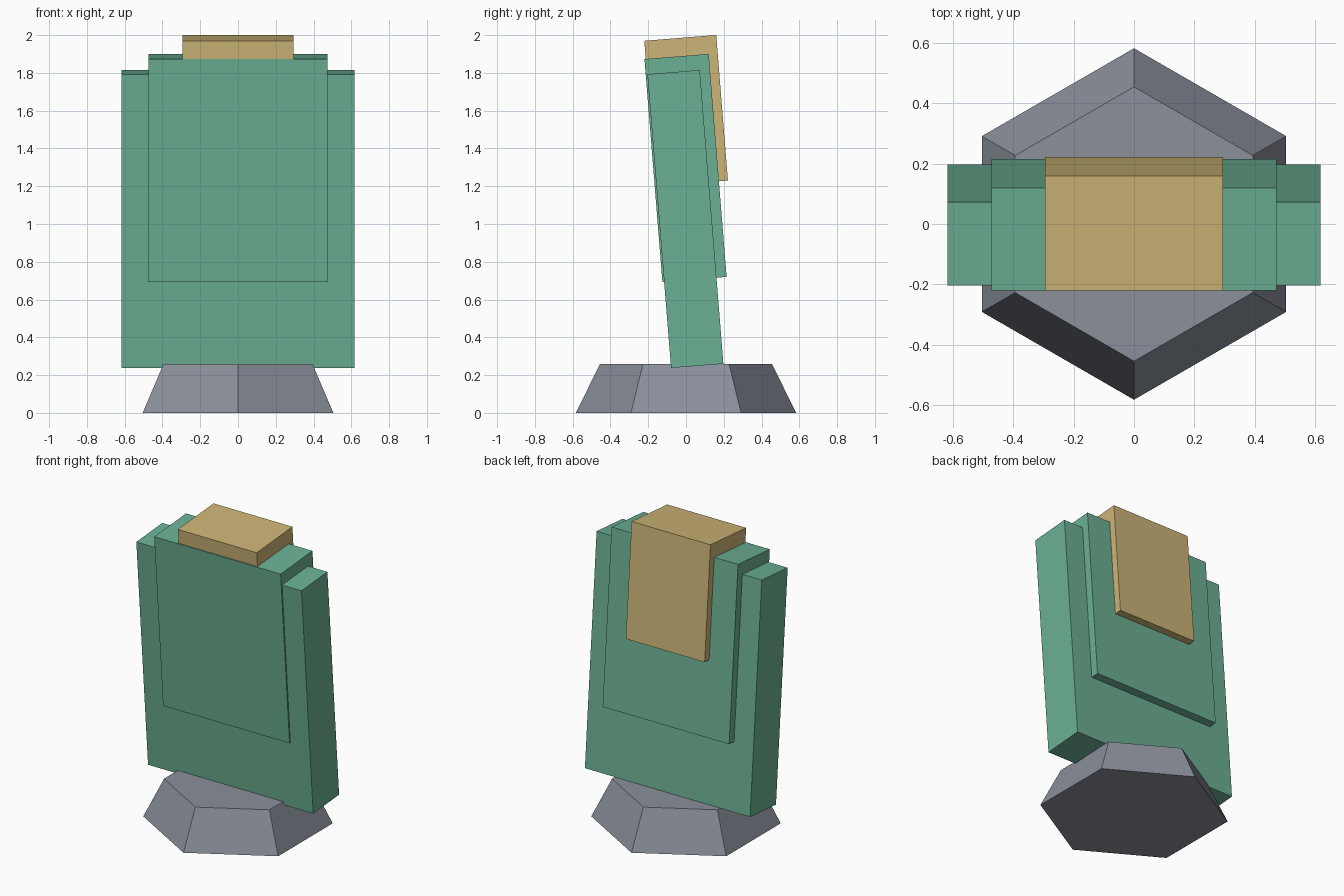
import bpy
import bmesh
from math import radians
from mathutils import Matrix, Vector

if "Cube" in bpy.data.objects:
    bpy.data.objects.remove(bpy.data.objects["Cube"], do_unlink=True)

LEAN = radians(4.6)


def material(name, colour):
    mat = bpy.data.materials.new(name)
    mat.use_nodes = True
    mat.diffuse_color = (*colour, 1)
    mat.node_tree.nodes["Principled BSDF"].inputs["Base Color"].default_value = (*colour, 1)
    return mat


def add_object(name, bm, mat):
    mesh = bpy.data.meshes.new(name)
    bm.to_mesh(mesh)
    bm.free()
    mesh.materials.append(mat)
    obj = bpy.data.objects.new(name, mesh)
    bpy.context.collection.objects.link(obj)
    return obj


def leaning_slab(name, width, depth, height, back_y, back_z, mat):
    """Box hung from its lower back edge and leaned towards the front."""
    bm = bmesh.new()
    bmesh.ops.create_cube(bm, size=1)
    bmesh.ops.scale(bm, vec=(width, depth, height), verts=bm.verts)
    bmesh.ops.translate(bm, vec=(0, -depth / 2, height / 2), verts=bm.verts)
    obj = add_object(name, bm, mat)
    obj.matrix_world = Matrix.Translation(Vector((0, back_y, back_z))) @ Matrix.Rotation(LEAN, 4, 'X')
    return obj


grey = material("slate grey", (0.255, 0.277, 0.327))
green = material("sea green", (0.147, 0.434, 0.292))
gold = material("sand gold", (0.61, 0.46, 0.184))

# Tapered six-sided foot, with corners at the front and back
bm = bmesh.new()
bmesh.ops.create_cone(bm, cap_ends=True, segments=6, radius1=0.583, radius2=0.455, depth=0.26,
                      matrix=Matrix.Translation((0, 0, 0.13)))
if abs(max(v.co.x for v in bm.verts)) > 0.55:
    bmesh.ops.rotate(bm, verts=bm.verts, cent=(0, 0, 0), matrix=Matrix.Rotation(radians(30), 3, 'Z'))
add_object("hexagonal_base", bm, grey)

# Three nested leaning slabs
leaning_slab("wide_panel", 1.236, 0.278, 1.56, 0.198, 0.26, green)
leaning_slab("middle_panel", 0.946, 0.341, 1.184, 0.215, 0.72, green)
leaning_slab("top_panel", 0.59, 0.382, 0.773, 0.222, 1.23, gold)
